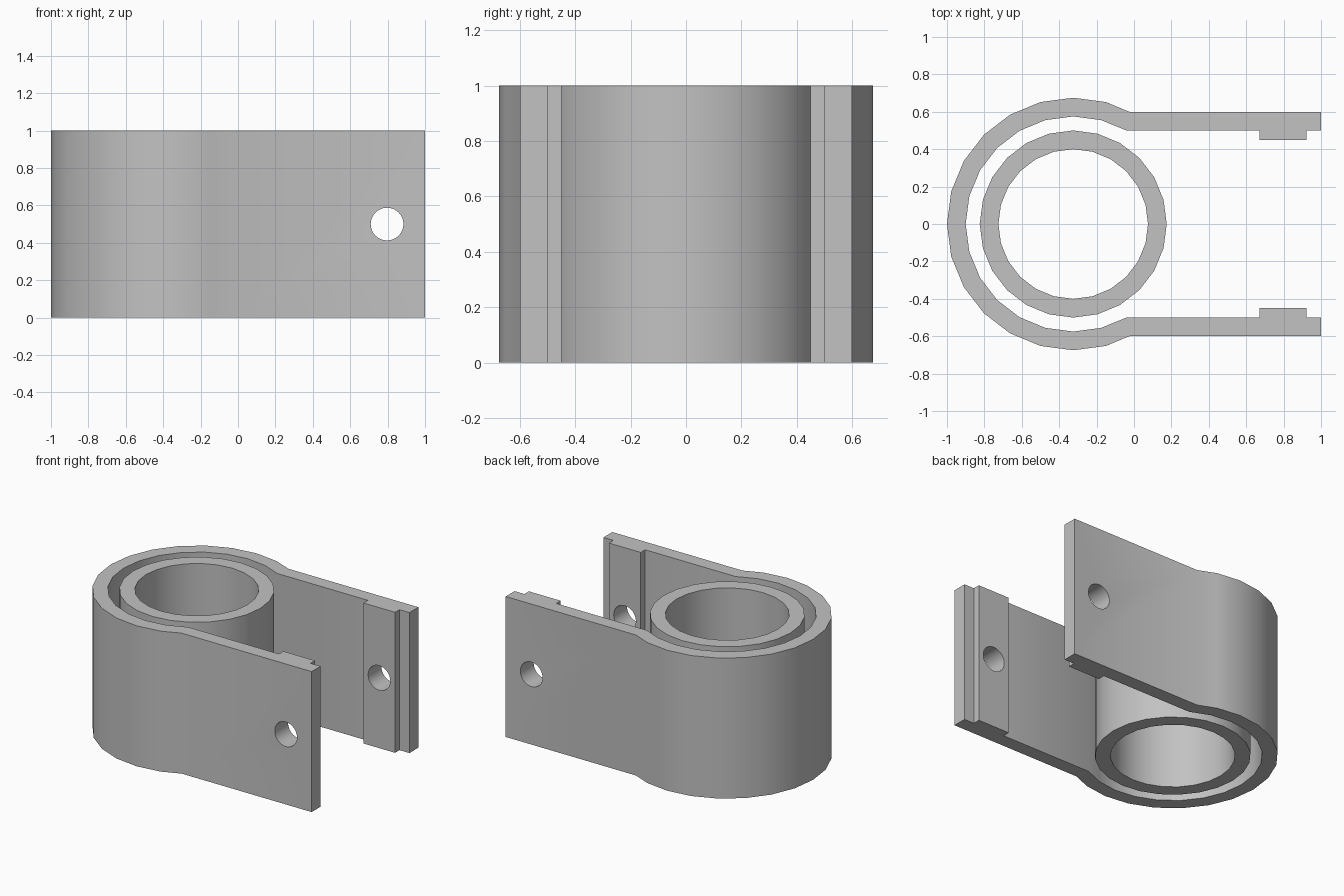
import bpy
import bmesh
from math import cos, sin, radians
from mathutils import Matrix

HEIGHT = 1.0
CENTRE_X = -0.325
STEP = 15

if "Cube" in bpy.data.objects:
    bpy.data.objects.remove(bpy.data.objects["Cube"])

grey = bpy.data.materials.new("plain_grey")
grey.use_nodes = True
grey.diffuse_color = (0.54, 0.54, 0.54, 1)
grey.node_tree.nodes["Principled BSDF"].inputs["Base Color"].default_value = grey.diffuse_color


def arc(radius, start, end):
    return [(CENTRE_X + radius * cos(radians(a)), radius * sin(radians(a)))
            for a in range(start, end + 1, STEP)]


def make_object(name, bm):
    bmesh.ops.recalc_face_normals(bm, faces=bm.faces)
    mesh = bpy.data.meshes.new(name)
    bm.to_mesh(mesh)
    bm.free()
    obj = bpy.data.objects.new(name, mesh)
    bpy.context.collection.objects.link(obj)
    mesh.materials.append(grey)
    return obj


def extrude_up(bm, faces):
    new = bmesh.ops.extrude_face_region(bm, geom=faces)["geom"]
    verts = [v for v in new if isinstance(v, bmesh.types.BMVert)]
    bmesh.ops.translate(bm, verts=verts, vec=(0, 0, HEIGHT))


def select_only(obj):
    bpy.ops.object.select_all(action='DESELECT')
    obj.select_set(True)
    bpy.context.view_layer.objects.active = obj


def smooth(obj):
    select_only(obj)
    bpy.ops.object.shade_smooth_by_angle(angle=radians(30))


# Clamp strap: round band, straight arms and inner pads in one outline
inner_arm = [(-0.04, 0.5), (0.672, 0.5), (0.672, 0.45),
             (0.922, 0.45), (0.922, 0.5), (1.0, 0.5)]
outer_arm = [(1.0, 0.6), (-0.025, 0.6)]
mirror = lambda pts: [(x, -y) for x, y in reversed(pts)]
outline = (inner_arm + outer_arm + arc(0.675, 75, 285)
           + mirror(outer_arm) + mirror(inner_arm)
           + list(reversed(arc(0.575, 75, 285))))
bm = bmesh.new()
face = bm.faces.new([bm.verts.new((x, y, 0)) for x, y in outline])
extrude_up(bm, [face])
strap = make_object("clamp_strap", bm)

# Bolt hole through both arms
bm = bmesh.new()
bmesh.ops.create_cone(bm, cap_ends=True, segments=32, radius1=0.0875, radius2=0.0875, depth=2,
                      matrix=Matrix.Translation((0.797, 0, 0.5)) @ Matrix.Rotation(radians(90), 4, 'X'))
cutter = make_object("bolt_hole_cutter", bm)
cutter.hide_render = True
cut = strap.modifiers.new("bolt_hole", 'BOOLEAN')
cut.operation = 'DIFFERENCE'
cut.solver = 'EXACT'
cut.object = cutter
select_only(strap)
bpy.ops.object.modifier_apply(modifier=cut.name)
bpy.data.objects.remove(cutter)
smooth(strap)

# Inner sleeve
bm = bmesh.new()
rings = [[bm.verts.new((x, y, 0)) for x, y in arc(r, 0, 345)] for r in (0.5, 0.4)]
n = len(rings[0])
faces = [bm.faces.new((rings[0][i], rings[0][(i + 1) % n], rings[1][(i + 1) % n], rings[1][i]))
         for i in range(n)]
extrude_up(bm, faces)
smooth(make_object("inner_sleeve", bm))
